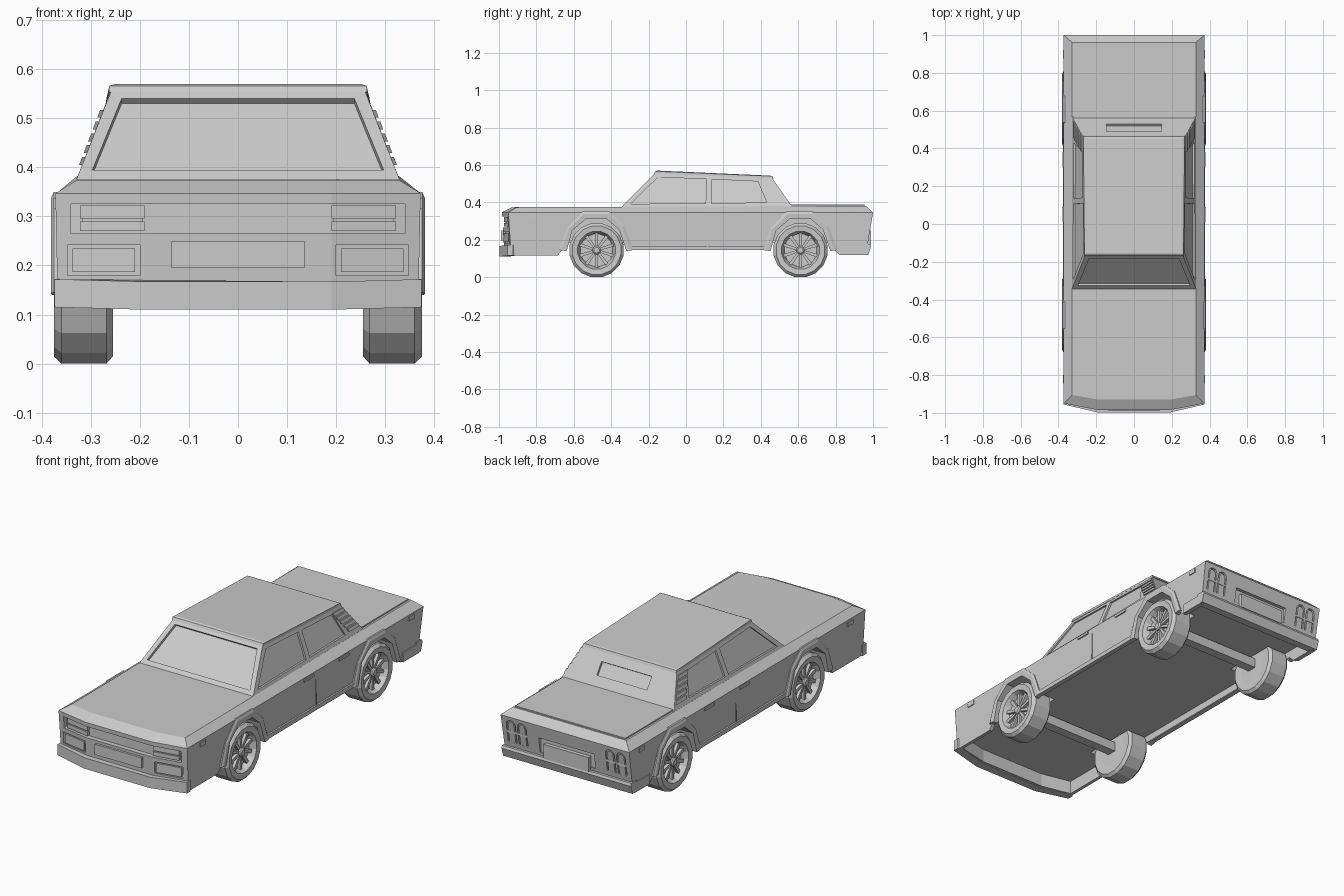
import bpy, bmesh, math
from mathutils import Vector, Matrix

if "Cube" in bpy.data.objects:
    bpy.data.objects.remove(bpy.data.objects["Cube"])


def mesh(name, verts, faces):
    me = bpy.data.meshes.new(name)
    me.from_pydata([tuple(v) for v in verts], [], faces)
    bm = bmesh.new()
    bm.from_mesh(me)
    bmesh.ops.recalc_face_normals(bm, faces=bm.faces)
    bm.to_mesh(me)
    bm.free()
    ob = bpy.data.objects.new(name, me)
    bpy.context.collection.objects.link(ob)
    return ob


def loft(name, rings):
    n = len(rings[0])
    faces = [list(range(n)), [(len(rings) - 1) * n + i for i in range(n)]]
    for k in range(len(rings) - 1):
        for i in range(n):
            j = (i + 1) % n
            faces.append([k * n + i, k * n + j, k * n + n + j, k * n + n + i])
    return mesh(name, [v for r in rings for v in r], faces)


def prism(name, pts, d):
    return loft(name, [[Vector(p) for p in pts], [Vector(p) + Vector(d) for p in pts]])


def box(name, x, y, z):
    return prism(name, [(x[0], y[0], z[0]), (x[1], y[0], z[0]), (x[1], y[1], z[0]), (x[0], y[1], z[0])],
                 (0, 0, z[1] - z[0]))


def pair(name, pts, d):
    """The same prism on the right and left side."""
    return [prism(name + tag, [(p[0] * s, p[1], p[2]) for p in pts], (d[0] * s, d[1], d[2]))
            for s, tag in ((1, "_right"), (-1, "_left"))]


def cut(ob, cutters):
    for c in cutters:
        c.hide_render = True
        m = ob.modifiers.new("cut", 'BOOLEAN')
        m.operation = 'DIFFERENCE'
        m.solver = 'EXACT'
        m.object = c
    bpy.context.view_layer.update()
    dg = bpy.context.evaluated_depsgraph_get()
    me = bpy.data.meshes.new_from_object(ob.evaluated_get(dg))
    ob.modifiers.clear()
    ob.data = me
    for c in cutters:
        bpy.data.objects.remove(c)


def plan(mid, corner, rear, hw, zf, zr):
    """Top outline with a faceted nose."""
    return [(-.19, mid, zf), (.19, mid, zf), (hw, corner, zf), (hw, rear, zr), (-hw, rear, zr), (-hw, corner, zf)]


WHEELS = {"front": -.478, "rear": .612}
INNER = [(-.16, .14), (-.13, .25), (-.058, .31), (.055, .31), (.12, .255), (.16, .14)]
OUTER = [(-.2, .145), (-.16, .26), (-.075, .35), (.065, .35), (.148, .275), (.195, .145)]

# lower body shell
body = loft("body", [plan(-.97, -.935, .962, .367, .115, .12),
                     plan(-.985, -.95, 1.0, .372, .347, .345),
                     plan(-.93, -.905, .962, .328, .374, .382)])
cutters = [prism("belly_cut", [(-.5, y, z) for y, z in
                 [(-.70, .05), (-.69, .11), (-.66, .148), (.79, .148), (.82, .12), (.83, .05)]], (1, 0, 0)),
           loft("floor_cut", [plan(-.945, -.91, .935, .35, 0, 0), plan(-.945, -.91, .935, .35, .185, .185)])]
for yc in WHEELS.values():
    pts = [(.24, yc + INNER[0][0], .02)] + [(.24, yc + y, z) for y, z in INNER] + [(.24, yc + INNER[-1][0], .02)]
    cutters += pair("arch_cut", pts, (.3, 0, 0))
# grille, lamp and plate recesses
cutters.append(prism("grille_cut", [(-.34, -.928, .265), (-.19, -.955, .265), (.19, -.955, .265), (.34, -.928, .265),
                                    (.34, -1.1, .265), (-.34, -1.1, .265)], (0, 0, .06)))
cutters += pair("lamp_cut", [(.2, -.966, .18), (.347, -.939, .18), (.347, -1.1, .18), (.2, -1.1, .18)], (0, 0, .062))
cutters.append(box("plate_cut", (-.16, .16), (.97, 1.1), (.195, .275)))


def tail_shape(xc, y, w):
    top = [(xc + w * math.cos(a), y + .004, .30 + w * math.sin(a)) for a in [math.pi * i / 6 for i in range(7)]]
    return top + [(xc - w, y - .012, .205), (xc + w, y - .012, .205)]


for xc in (.255, .318):
    cutters += pair("tail_cut", tail_shape(xc, .98, .026), (0, .1, 0))
cut(body, cutters)

# lamps and front details
for xc in (.255, .318):
    pair("tail_lamp", tail_shape(xc, .96, .018), (0, .028, 0))
    pair("tail_lamp_bar", [(xc - .026, .96, .255), (xc + .026, .96, .255), (xc + .026, .986, .255),
                           (xc - .026, .986, .255)], (0, 0, .012))
for z, h in ((.27, .02), (.296, .026)):
    pair("headlight", [(.19, -.93, z), (.19, -.972, z), (.322, -.949, z), (.322, -.91, z)], (0, 0, h))
pair("headlight_back", [(.195, -.93, .272), (.195, -.964, .272), (.318, -.942, .272), (.318, -.91, .272)], (0, 0, .048))
pair("indicator", [(.21, -.94, .187), (.21, -.972, .187), (.337, -.948, .187), (.337, -.92, .187)], (0, 0, .048))
box("front_plate", (-.135, .135), (-.99, -.96), (.195, .25))
box("rear_plate", (-.13, .13), (.95, .99), (.175, .25))
box("boot_lid", (-.318, .318), (.55, .955), (.375, .388))

# bumpers
prism("front_bumper", [(-.374, -.925, .115), (-.374, -.955, .115), (-.19, -.998, .11), (.19, -.998, .11),
                       (.374, -.955, .115), (.374, -.925, .115), (.35, -.915, .115), (.19, -.95, .11),
                       (-.19, -.95, .11), (-.35, -.915, .115)], (0, 0, .057))
prism("rear_bumper", [(-.374, y, z) for y, z in [(.94, .12), (.975, .12), (.99, .165), (.985, .178), (.94, .178)]],
      (.748, 0, 0))
pair("rear_bumper_end", [(.35, .83, .118), (.374, .83, .118), (.374, .96, .118), (.35, .96, .118)], (0, 0, .05))


# cabin
def side_x(z):
    return .335 - .385 * (z - .36)


cabin = loft("cabin", [[(-.335, -.36, .36), (.335, -.36, .36), (.335, .58, .36), (-.335, .58, .36)],
                       [(-.258, -.165, .557), (.258, -.165, .557), (.269, .46, .531), (-.269, .46, .531)]])
n = Vector((0, -.71, .70))
glass = [Vector((x, -.36 + .99 * (z - .36), z)) for x, z in
         [(-.297, .394), (.297, .394), (.237, .54), (-.237, .54)]]
cutters = [prism("windscreen_cut", [p - n * .015 for p in glass], n * .06)]
r = Vector((0, .82, .57))
slot = [Vector((x, .58 - .702 * (z - .36), z)) - r * .012 for x, z in
        [(-.145, .432), (.145, .432), (.145, .488), (-.145, .488)]]
cutters.append(prism("rear_window_cut", slot, r * .06))
for win in ([(-.295, .392), (-.15, .535), (.11, .524), (.105, .395)],
            [(.135, .395), (.14, .523), (.385, .512), (.43, .4)]):
    cutters += pair("window_cut", [(side_x(z) - .01, y, z) for y, z in win], (.05, 0, 0))
cut(cabin, cutters)
loft("roof", [[(-.263, -.172, .553), (.263, -.172, .553), (.27, .468, .527), (-.27, .468, .527)],
              [(-.262, -.165, .566), (.262, -.165, .566), (.268, .462, .54), (-.268, .462, .54)],
              [(-.25, -.155, .57), (.25, -.155, .57), (.255, .45, .543), (-.255, .45, .543)]])

# rear pillar louvres
for i in range(5):
    z = .405 + i * .024
    y = .575 - .702 * (z - .36)
    pair("louvre", [(side_x(z) - .02, y - .085, z), (side_x(z) + .006, y - .085, z),
                    (side_x(z) + .006, y, z), (side_x(z) - .02, y, z)], (-.006, -.008, .016))


# side trim: handles, markers, door seams, sills
def trim(name, y0, y1, z0, z1, x0=.36, x1=.378):
    pair(name, [(x0, y0, z0), (x1, y0, z0), (x1, y1, z0), (x0, y1, z0)], (0, 0, z1 - z0))


for y in (.01, .30):
    trim("door_handle", y, y + .08, .327, .34)
for y in (-.845, .875):
    trim("side_marker", y, y + .045, .315, .337, x1=.376)
trim("door_seam", .112, .118, .165, .345, x1=.373)
trim("sill", -.29, .425, .145, .167, x0=.352, x1=.377)

# wheel arch flares
for tag, yc in WHEELS.items():
    for s, side in ((1, "right"), (-1, "left")):
        sect = [[(.355 * s, yc + o[0], o[1]), (.375 * s, yc + o[0], o[1]),
                 (.381 * s, yc + (o[0] * 2 + i[0]) / 3, (o[1] * 2 + i[1]) / 3),
                 (.379 * s, yc + i[0], i[1]), (.355 * s, yc + i[0], i[1])] for o, i in zip(OUTER, INNER)]
        loft(f"{tag}_arch_{side}", sect)

# wheels
SIDES, R = 16, .147
ZC = R * math.cos(math.pi / SIDES)
PROFILE = [(.012, .255), (.09, .257), (.132, .255), (R, .268), (R, .36), (.132, .375), (.103, .372),
           (.098, .362), (.088, .338), (.012, .338)]
for tag, yc in WHEELS.items():
    for s, side in ((1, "right"), (-1, "left")):
        def ring(rad, x):
            return [(x * s, yc + rad * math.sin(a), ZC - rad * math.cos(a))
                    for a in [2 * math.pi * (k + .5) / SIDES for k in range(SIDES)]]
        loft(f"{tag}_tyre_{side}", [ring(*p) for p in PROFILE])
        loft(f"{tag}_hub_{side}", [ring(.022, .33), ring(.022, .36), ring(.015, .366)])
        for k in range(10):
            rot = Matrix.Rotation(2 * math.pi * k / 10, 3, 'X')
            pts = [rot @ Vector((.335 * s, a, b)) + Vector((0, yc, ZC)) for a, b in
                   [(-.006, .015), (.006, .015), (.009, .093), (-.009, .093)]]
            prism(f"{tag}_spoke_{side}_{k}", pts, (.018 * s, 0, 0))
    box(f"{tag}_axle", (-.26, .26), (yc - .025, yc + .025), (ZC - .02, ZC + .03))
